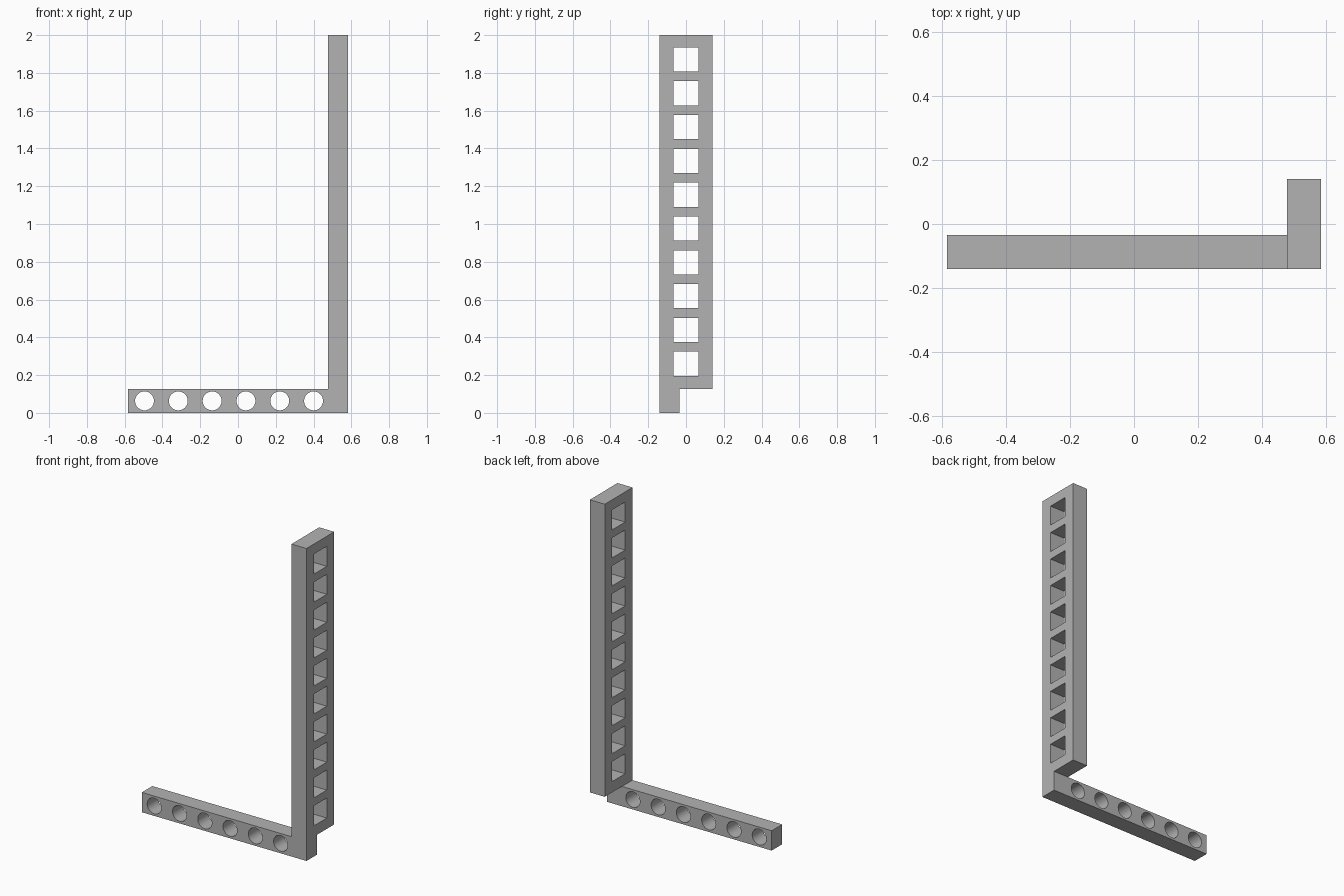
import bpy, bmesh, math
from mathutils import Matrix, Vector

if "Cube" in bpy.data.objects:
    bpy.data.objects.remove(bpy.data.objects["Cube"])

X, Y, H = 0.583, 0.14, 2.0     # half width, half depth, height
T = 0.106                      # thickness of both bars
ARM_H = 0.127                  # height of the arm
PITCH = 0.179                  # spacing of the holes

grey = bpy.data.materials.new("grey")
grey.diffuse_color = (0.45, 0.45, 0.45, 1)
grey.use_nodes = True
grey.node_tree.nodes["Principled BSDF"].inputs["Base Color"].default_value = grey.diffuse_color


def make_object(name, bm):
    bmesh.ops.recalc_face_normals(bm, faces=bm.faces)
    mesh = bpy.data.meshes.new(name)
    bm.to_mesh(mesh)
    bm.free()
    mesh.materials.append(grey)
    obj = bpy.data.objects.new(name, mesh)
    bpy.context.collection.objects.link(obj)
    return obj


def prism(name, points, offset):
    """Extrude a flat outline into a solid."""
    bm = bmesh.new()
    face = bm.faces.new([bm.verts.new(p) for p in points])
    new = bmesh.ops.extrude_face_region(bm, geom=[face])["geom"]
    bmesh.ops.translate(bm, vec=Vector(offset),
                        verts=[v for v in new if isinstance(v, bmesh.types.BMVert)])
    return make_object(name, bm)


def combine(target, tool, operation):
    mod = target.modifiers.new(operation.lower(), "BOOLEAN")
    mod.operation, mod.solver, mod.object = operation, "EXACT", tool
    bpy.ops.object.select_all(action="DESELECT")
    bpy.context.view_layer.objects.active = target
    target.select_set(True)
    bpy.ops.object.modifier_apply(modifier=mod.name)
    bpy.data.objects.remove(tool)


# Upright post with a narrow foot, outlined from the side
foot = -Y + T
frame = prism("bracket", [(X - T, y, z) for y, z in (
    (-Y, 0), (foot, 0), (foot, ARM_H), (Y, ARM_H), (Y, H), (-Y, H))], (T, 0, 0))

# Horizontal arm, joined to the foot
arm = prism("arm", [(x, -Y, z) for x, z in (
    (-X, 0), (X - T, 0), (X - T, ARM_H), (-X, ARM_H))], (0, T, 0))
combine(frame, arm, "UNION")

# Ten square windows through the post
bm = bmesh.new()
for i in range(10):
    bmesh.ops.create_cube(bm, size=1, matrix=Matrix.Translation(
        (X - T / 2, 0, 0.26 + i * PITCH)) @ Matrix.Diagonal((T * 2, 0.132, 0.128, 1)))
combine(frame, make_object("square_cutter", bm), "DIFFERENCE")

# Six round holes through the arm
bm = bmesh.new()
for i in range(6):
    bmesh.ops.create_cone(bm, cap_ends=True, segments=48, radius1=0.05, radius2=0.05,
                          depth=T * 2, matrix=Matrix.Translation(
        (-0.495 + i * PITCH, -Y + T / 2, ARM_H / 2)) @ Matrix.Rotation(math.pi / 2, 4, "X"))
combine(frame, make_object("round_cutter", bm), "DIFFERENCE")

# Smooth hole walls, crisp corners
bpy.ops.object.shade_smooth_by_angle(angle=math.radians(30))
